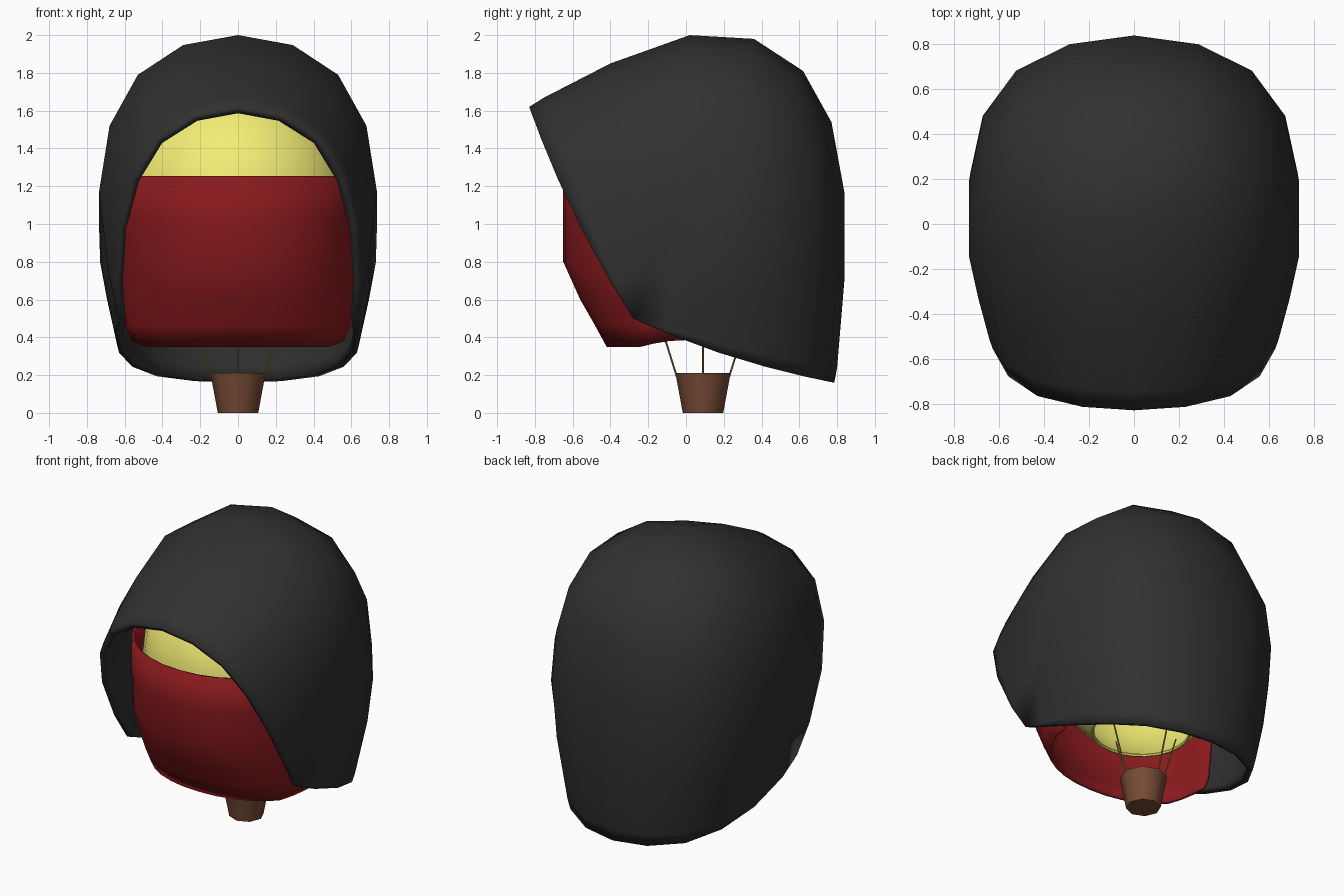
import bpy, bmesh, math
from mathutils import Vector

if "Cube" in bpy.data.objects:
    bpy.data.objects.remove(bpy.data.objects["Cube"])


def material(name, rgb):
    m = bpy.data.materials.new(name)
    m.diffuse_color = (*rgb, 1)
    m.use_nodes = True
    m.node_tree.nodes["Principled BSDF"].inputs["Base Color"].default_value = m.diffuse_color
    return m


DARK = material("dark_cloth", (0.03, 0.03, 0.03))
RED = material("red_cloth", (0.25, 0.01, 0.012))
YELLOW = material("yellow_cloth", (0.9, 0.85, 0.18))
BROWN = material("brown_wicker", (0.18, 0.07, 0.035))
ROPE = material("rope", (0.3, 0.2, 0.05))


def grid_object(name, rows, mat, closed=False, thickness=0, out=(0, 1, 0), angle=40):
    """Skin rows of points; face normals are turned so they point away from the centre."""
    bm = bmesh.new()
    vs = [[bm.verts.new(p) for p in row] for row in rows]
    n = len(rows[0])
    for a, b in zip(vs, vs[1:]):
        for i in range(n if closed else n - 1):
            j = (i + 1) % n
            bm.faces.new((a[i], a[j], b[j], b[i]))
    bmesh.ops.remove_doubles(bm, verts=bm.verts, dist=0.0005)
    bmesh.ops.recalc_face_normals(bm, faces=bm.faces)
    d = Vector(out)
    far = max(bm.faces, key=lambda f: f.calc_center_median().dot(d))
    if far.normal.dot(d) < 0:
        bmesh.ops.reverse_faces(bm, faces=bm.faces)
    me = bpy.data.meshes.new(name)
    bm.to_mesh(me)
    bm.free()
    ob = bpy.data.objects.new(name, me)
    bpy.context.collection.objects.link(ob)
    me.materials.append(mat)
    if thickness:
        s = ob.modifiers.new("thickness", 'SOLIDIFY')
        s.thickness, s.offset = thickness, -1
    bpy.ops.object.select_all(action='DESELECT')
    ob.select_set(True)
    bpy.context.view_layer.objects.active = ob
    bpy.ops.object.shade_smooth_by_angle(angle=math.radians(angle))
    return ob


def lathe(name, profile, mat, sides, cy, **kw):
    rows = [[(r * math.cos(2 * math.pi * i / sides), cy + r * math.sin(2 * math.pi * i / sides), z)
             for i in range(sides)] for r, z in profile]
    return grid_object(name, rows, mat, closed=True, **kw)


# Hood: arches fanned from the lower front corner, front rim over the top to the back rim
centre = [(-0.83, 1.62), (-0.75, 1.67), (-0.40, 1.85), (0.02, 2.0), (0.36, 1.98), (0.62, 1.81),
          (0.77, 1.54), (0.84, 1.16), (0.84, 0.72), (0.80, 0.24), (0.785, 0.16)]
bulge = [0, 0.14, 0.6, 1, 1, 1, 1, 0.95, 0.6, 0.1, 0]
sag = [0.04, 0.03, 0, 0, 0, 0, 0, 0, 0, 0.03, 0.04]
along = [0, 0.035, 0.14, 0.32, 0.55, 0.82, 1]
rim_x = [0, 0.23, 0.43, 0.56, 0.63, 0.65, 0.635]
mid_x = [0, 0.29, 0.53, 0.68, 0.735, 0.69, 0.635]
corner = (-0.28, 0.50)
arches = []
for (cy, cz), b, g in zip(centre, bulge, sag):
    half = []
    for s, rx, mx in zip(along, rim_x, mid_x):
        d = g * 2.8 * s * (1 - s)
        half.append((rx + (mx - rx) * b, cy + (corner[0] - cy) * s - d,
                     cz + (corner[1] - cz) * s - d))
    arches.append([(-x, y, z) for x, y, z in half[:0:-1]] + half)
grid_object("hood", arches, DARK, thickness=0.04, angle=100)

# Balloon envelope with open mouth
CY = 0.07
lathe("balloon", [(0.30, 0.55), (0.40, 0.64), (0.53, 0.80), (0.63, 1.08), (0.60, 1.33),
                  (0.47, 1.55), (0.25, 1.70), (0, 1.75)], YELLOW, 24, CY, out=(0, 0, 1))
bpy.ops.mesh.primitive_torus_add(major_radius=0.30, minor_radius=0.01, major_segments=24,
                                 minor_segments=6, location=(0, CY, 0.55))
bpy.context.object.name = "mouth_ring"
bpy.context.object.data.materials.append(YELLOW)

# Red front panel: half rounded shell
levels = [(1.255, 0.64, 0.65), (1.03, 0.64, 0.65), (0.8, 0.63, 0.65),
          (0.6, 0.615, 0.56), (0.46, 0.60, 0.48), (0.35, 0.57, 0.42)]
rows = []
for k, (z, X, Y) in enumerate(levels):
    row = []
    for i in range(17):
        t = -math.pi / 2 + math.pi * i / 16
        s, c = math.sin(t), max(0, math.cos(t))
        lift = 0.035 * max(0, abs(s) - 0.85) / 0.15 if k == 5 else 0
        row.append((X * math.copysign(abs(s) ** 0.95, s), -Y * c ** 0.95, z + lift))
    rows.append(row)
grid_object("front_panel", rows, RED, thickness=0.02, out=(0, -1, 0))

# Basket
CY = 0.09
lathe("basket", [(0, 0), (0.107, 0), (0.146, 0.21), (0.126, 0.21), (0.09, 0.03), (0, 0.03)],
      BROWN, 8, CY, out=(0, 0, -1), angle=50)

# Four ropes from basket rim to balloon mouth
for i in range(4):
    d = Vector((math.cos(i * math.pi / 2), math.sin(i * math.pi / 2), 0))
    a = d * 0.138 + Vector((0, CY, 0.19))
    b = d * 0.26 + Vector((0, CY, 0.58))
    bpy.ops.mesh.primitive_cylinder_add(vertices=6, radius=0.005, depth=(b - a).length,
                                        location=(a + b) / 2)
    ob = bpy.context.object
    ob.name = f"rope_{i + 1}"
    ob.rotation_euler = (b - a).to_track_quat('Z', 'Y').to_euler()
    ob.data.materials.append(ROPE)
